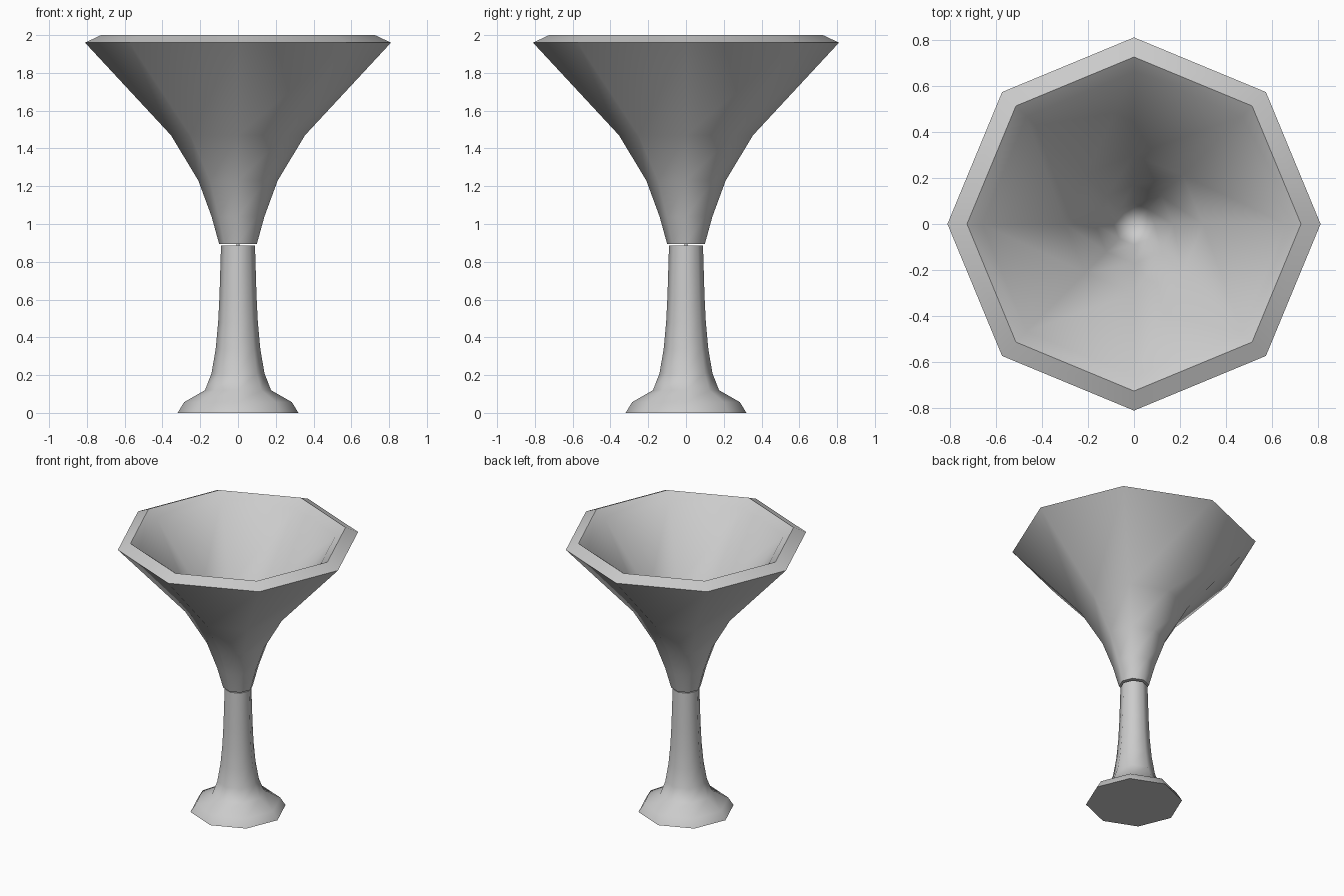
import bpy, bmesh, math

if "Cube" in bpy.data.objects:
    bpy.data.objects.remove(bpy.data.objects["Cube"])

SIDES = 8

grey = bpy.data.materials.new("light grey")
grey.diffuse_color = (0.6, 0.6, 0.6, 1)
grey.use_nodes = True
grey.node_tree.nodes["Principled BSDF"].inputs["Base Color"].default_value = grey.diffuse_color


def lathe(name, profile):
    """Revolve (radius, height) points into an eight-sided closed body."""
    bm = bmesh.new()
    rings = []
    for r, z in profile:
        if r == 0:
            rings.append([bm.verts.new((0, 0, z))] * SIDES)
        else:
            rings.append([bm.verts.new((r * math.cos(i * math.tau / SIDES),
                                        r * math.sin(i * math.tau / SIDES), z))
                          for i in range(SIDES)])
    for a, b in zip(rings, rings[1:]):
        for i in range(SIDES):
            j = (i + 1) % SIDES
            bm.faces.new(list(dict.fromkeys((a[i], a[j], b[j], b[i]))))
    bmesh.ops.recalc_face_normals(bm, faces=bm.faces)
    mesh = bpy.data.meshes.new(name)
    bm.to_mesh(mesh)
    bm.free()
    mesh.materials.append(grey)
    obj = bpy.data.objects.new(name, mesh)
    bpy.context.collection.objects.link(obj)
    bpy.ops.object.select_all(action='DESELECT')
    obj.select_set(True)
    bpy.context.view_layer.objects.active = obj
    bpy.ops.object.shade_smooth_by_angle(angle=math.radians(60))
    return obj


# Foot and slender stem
lathe("stem", [(0, 0), (0.32, 0), (0.285, 0.057), (0.175, 0.12), (0.14, 0.21),
               (0.118, 0.34), (0.105, 0.48), (0.098, 0.62), (0.09, 0.885),
               (0, 0.885)])

# Tiny pin joining stem and bowl across the narrow gap
lathe("joint", [(0, 0.884), (0.008, 0.884), (0.008, 0.896), (0, 0.896)])

# Flared bowl: outer wall, bevelled rim, hollow inside
lathe("bowl", [(0, 0.895), (0.1, 0.895), (0.14, 1.04), (0.21, 1.23),
               (0.355, 1.47), (0.81, 1.96), (0.725, 2.0), (0.66, 1.95),
               (0.3, 1.5), (0.17, 1.25), (0.09, 1.05), (0, 0.92)])
